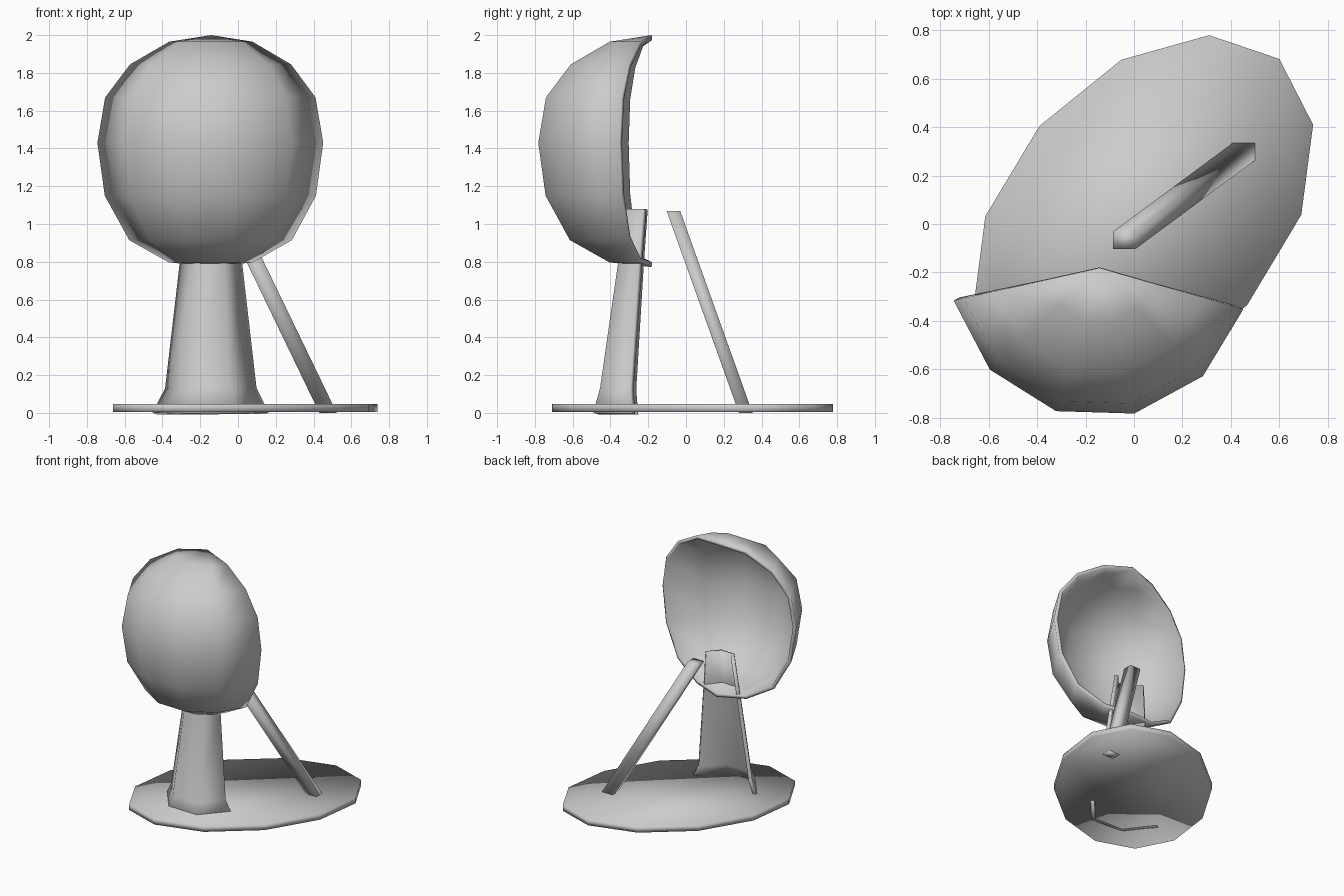
import bpy
import bmesh
from math import sin, cos, radians, pi

if "Cube" in bpy.data.objects:
    bpy.data.objects.remove(bpy.data.objects["Cube"])


def make(name, verts, faces, thickness=0):
    """Build a smooth-shaded object; optionally thicken it inwards."""
    mesh = bpy.data.meshes.new(name)
    mesh.from_pydata(verts, [], faces)
    obj = bpy.data.objects.new(name, mesh)
    bpy.context.collection.objects.link(obj)
    bm = bmesh.new()
    bm.from_mesh(mesh)
    bmesh.ops.remove_doubles(bm, verts=bm.verts, dist=0.0005)
    if not thickness:
        bmesh.ops.recalc_face_normals(bm, faces=bm.faces)
    for f in bm.faces:
        f.smooth = True
    bm.to_mesh(mesh)
    bm.free()
    if thickness:
        mod = obj.modifiers.new("Thickness", "SOLIDIFY")
        mod.thickness = thickness
        mod.offset = -1


def part_shell(name, rings, segs, thickness, cx=-0.142, start=192.5, end=344):
    """Part-turn sheet through (radius, z, centre y) rings, bottom to top, thickened."""
    n = segs + 1
    verts = []
    for r, z, yc in rings:
        for i in range(n):
            a = radians(start + (end - start) * i / segs)
            verts.append((cx + r * cos(a), yc + r * sin(a), z))
    faces = [(j * n + i, j * n + i + 1, (j + 1) * n + i + 1, (j + 1) * n + i)
             for j in range(len(rings) - 1) for i in range(segs)]
    make(name, verts, faces, thickness)


# Bowl: a slice of a low-poly sphere, open to the back
profile = [(0, 0.772), (0.23, 0.797), (0.445, 0.915), (0.577, 1.15), (0.617, 1.43),
           (0.575, 1.67), (0.44, 1.845), (0.228, 1.965), (0, 2.0)]
part_shell("bowl", [(r, z, -0.182) for r, z in profile], 5, 0.026)

# Front post: tapered three-sided shell with a flared foot
post = [(0.318, 0.002, -0.2), (0.25, 0.13, -0.226), (0.17, 0.8, -0.203), (0.137, 1.08, -0.19)]
part_shell("front_post", post, 3, 0.028)

# Rear strut: leaning square bar with level ends
verts = []
for x, y, z in ((0.477, 0.316, 0.0), (-0.04, -0.067, 1.07)):
    verts += [(x + sx * 0.046, y + sy * 0.036, z)
              for sx, sy in ((-1, -1), (1, -1), (1, 1), (-1, 1))]
faces = [(3, 2, 1, 0), (4, 5, 6, 7)] + [(i, (i + 1) % 4, (i + 1) % 4 + 4, i + 4) for i in range(4)]
make("rear_strut", verts, faces)

# Base plate: twelve-sided skewed oval slab
verts, N = [], 12
for z in (0.004, 0.048):
    for i in range(N):
        a = 2 * pi * i / N
        verts.append((0.0385 + 0.272 * cos(a) + 0.652 * sin(a),
                      0.035 + 0.744 * cos(a) + 0.003 * sin(a), z))
faces = [(i, (i + 1) % N, (i + 1) % N + N, i + N) for i in range(N)]
faces += [tuple(range(N)), tuple(range(N, 2 * N))]
make("base_plate", verts, faces)
